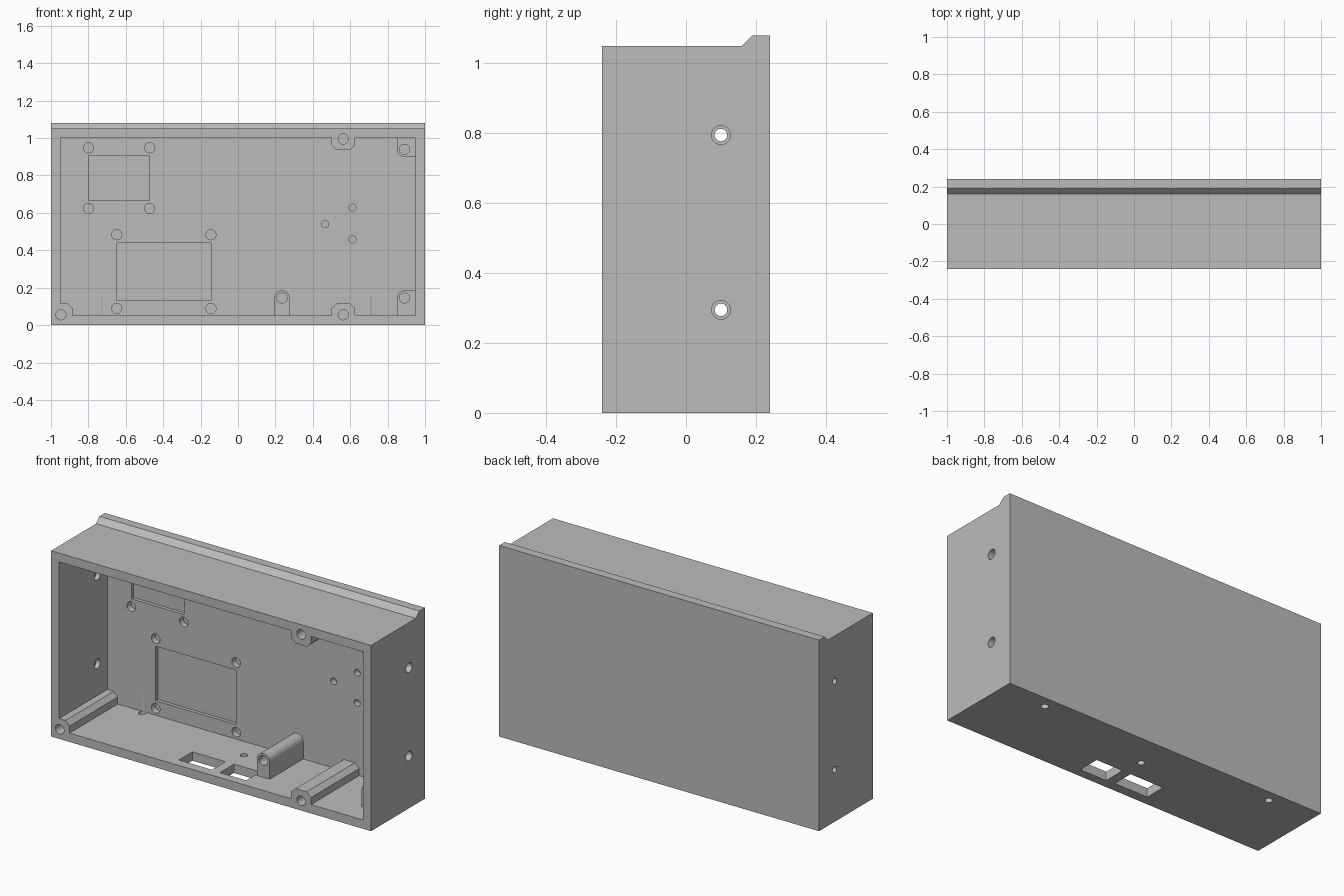
import bpy, bmesh, math
from mathutils import Vector

if "Cube" in bpy.data.objects:
    bpy.data.objects.remove(bpy.data.objects["Cube"], do_unlink=True)

grey = bpy.data.materials.new("plain grey")
grey.use_nodes = True
colour = (0.5, 0.5, 0.5, 1)
grey.diffuse_color = colour
grey.node_tree.nodes["Principled BSDF"].inputs["Base Color"].default_value = colour

# Each axis maps a profile point (a, b) and a distance d to space
AXES = {"x": lambda a, b, d: (d, a, b),
        "y": lambda a, b, d: (a, d, b),
        "z": lambda a, b, d: (a, b, d)}


def prism(name, profile, axis, start, end):
    """Extrude a closed profile along an axis."""
    place = AXES[axis]
    bm = bmesh.new()
    face = bm.faces.new([bm.verts.new(place(a, b, start)) for a, b in profile])
    extruded = bmesh.ops.extrude_face_region(bm, geom=[face])["geom"]
    shift = Vector(place(0, 0, end - start))
    bmesh.ops.translate(bm, verts=[v for v in extruded if isinstance(v, bmesh.types.BMVert)], vec=shift)
    bmesh.ops.recalc_face_normals(bm, faces=bm.faces)
    mesh = bpy.data.meshes.new(name)
    bm.to_mesh(mesh)
    bm.free()
    mesh.materials.append(grey)
    obj = bpy.data.objects.new(name, mesh)
    bpy.context.collection.objects.link(obj)
    return obj


def arc(a, b, radius, first, last, steps):
    angles = [math.radians(first + (last - first) * i / steps) for i in range(steps + 1)]
    return [(a + radius * math.cos(t), b + radius * math.sin(t)) for t in angles]


def rect(a0, a1, b0, b1):
    return [(a0, b0), (a1, b0), (a1, b1), (a0, b1)]


def cut(target, profile, axis, start, end):
    """Subtract an extruded profile and discard the cutter."""
    cutter = prism("cutter", profile, axis, start, end)
    cutter.hide_render = True
    mod = target.modifiers.new("cut", "BOOLEAN")
    mod.operation, mod.solver, mod.object = "DIFFERENCE", "EXACT", cutter
    graph = bpy.context.evaluated_depsgraph_get()
    result = bpy.data.meshes.new_from_object(target.evaluated_get(graph))
    target.modifiers.clear()
    target.data = result
    bpy.data.objects.remove(cutter, do_unlink=True)


def drill(target, a, b, radius, axis, start, end):
    cut(target, arc(a, b, radius, 0, 345, 23), axis, start, end)


W, D, H = 1.0, 0.24, 1.05      # half width, half depth, main height
IN, LOW, HIGH = 0.95, 0.05, 1.0   # cavity bounds
BACK = 0.19                    # inner face of the back wall
R = 0.027                      # screw hole radius

# Case block with the raised lip along the back of the top
case = prism("case", [(-D, 0), (D, 0), (D, 1.08), (BACK, 1.08), (0.16, H), (-D, H)], "x", -W, W)

# Cavity outline, leaving chamfered screw posts standing at the walls
post = [(-0.0625, 0), (-0.0625, 0.04), (-0.035, 0.065), (0.035, 0.065), (0.0625, 0.04), (0.0625, 0)]
post_x = 0.5625
lower_post = [(post_x + a, LOW + b) for a, b in post]
upper_post = [(post_x - a, HIGH - b) for a, b in post]
corner = [(-IN, 0.115), (-0.91, 0.115), (-0.885, 0.09), (-0.885, LOW)]
outline = corner + lower_post + [(IN, LOW), (IN, HIGH)] + upper_post + [(-IN, HIGH)]
cut(case, outline, "y", -0.4, BACK)

# Screw holes in the front ends of the posts
for x, z in [(-0.947, 0.055), (post_x, 0.055), (post_x, 0.995)]:
    drill(case, x, z, R, "y", -0.4, -0.04)

# Shallow recesses in the back wall, each with four screw holes
for x0, x1, z0, z1, gap in [(-0.8, -0.472, 0.667, 0.905, 0.043), (-0.648, -0.145, 0.132, 0.44, 0.043)]:
    cut(case, rect(x0, x1, z0, z1), "y", 0.1, 0.21)
    for x in (x0, x1):
        for z in (z0 - gap, z1 + gap):
            drill(case, x, z, R, "y", 0.1, 0.225)

# Three small mounting holes in the back wall
for x, z in [(0.612, 0.628), (0.465, 0.54), (0.612, 0.458)]:
    drill(case, x, z, 0.019, "y", 0.1, 0.225)

# Side wall holes, counterbored inside the right wall
for z in (0.295, 0.795):
    drill(case, 0.1, z, R, "x", 0.9, 1.1)
    drill(case, 0.1, z, 0.018, "x", -1.1, -0.9)
    drill(case, 0.1, z, R, "x", -0.975, -0.9)

# Floor ports, floor hole and the two drain holes grooving the back wall
cut(case, rect(-0.24, -0.033, -0.185, -0.065), "z", -0.1, 0.1)
cut(case, rect(0.02, 0.185, -0.19, -0.065), "z", -0.1, 0.1)
drill(case, 0, 0.053, 0.019, "z", -0.1, 0.1)
for x in (-0.72, 0.72):
    drill(case, x, 0.173, 0.02, "z", -0.1, 0.155)

# Inner bosses, set back from the front and rooted in the walls
bx, bz, br = 0.89, 0.145, 0.04
edge = 0.97
bosses = [
    ("floor_boss", 0.235, bz, [(0.195, 0.03), (0.275, 0.03)] + arc(0.235, bz, br, 0, 180, 12)),
    ("lower_left_boss", bx, bz, [(bx - br, 0.03), (edge, 0.03), (edge, bz + br)] + arc(bx, bz, br, 90, 180, 6)),
    ("upper_left_boss", bx, 0.94, [(edge, 1.02), (bx - br, 1.02)] + arc(bx, 0.94, br, 180, 270, 6) + [(edge, 0.9)]),
]
parts = [case]
for name, x, z, profile in bosses:
    boss = prism(name, profile, "y", -0.11, 0.21)
    drill(boss, x, z, R, "y", -0.3, 0.08)
    parts.append(boss)

# Smooth the round walls and keep all corners sharp
bpy.ops.object.select_all(action="DESELECT")
for obj in parts:
    obj.select_set(True)
bpy.context.view_layer.objects.active = case
bpy.ops.object.shade_smooth_by_angle(angle=math.radians(30))
